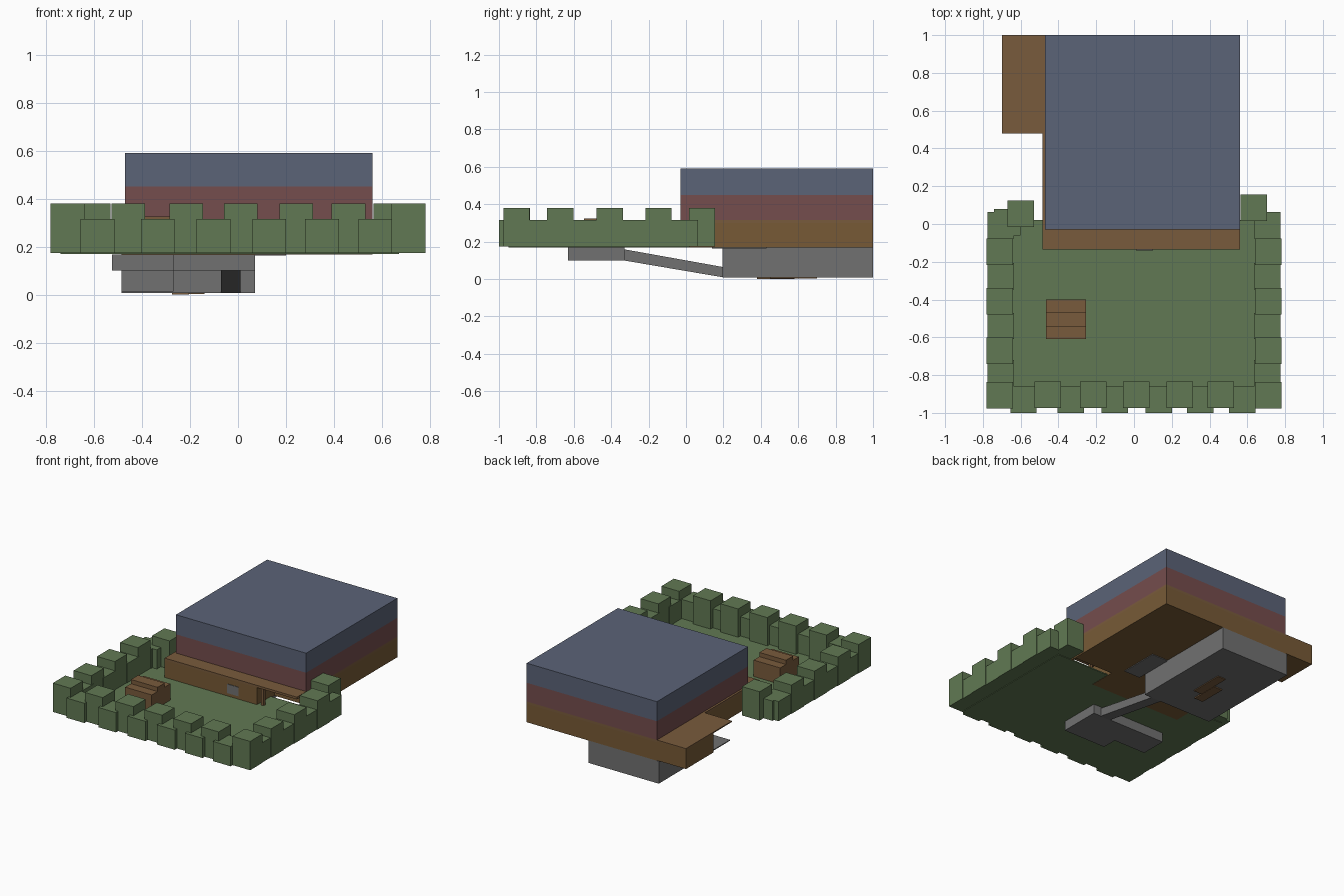
import bpy, bmesh

if "Cube" in bpy.data.objects:
    bpy.data.objects.remove(bpy.data.objects["Cube"])


def material(name, rgb):
    """Flat material from sRGB 0-255 values."""
    m = bpy.data.materials.new(name)
    lin = [((c / 255 + 0.055) / 1.055) ** 2.4 for c in rgb]
    m.diffuse_color = (*lin, 1)
    m.use_nodes = True
    m.node_tree.nodes["Principled BSDF"].inputs["Base Color"].default_value = m.diffuse_color
    return m


GREEN = material("hedge_green", (97, 121, 83))
BLUE = material("slate_blue", (91, 99, 119))
RED = material("brick_red", (117, 77, 77))
WALL = material("wall_brown", (119, 90, 54))
WOOD = material("plank_brown", (121, 91, 60))
GREY = material("concrete_grey", (113, 113, 113))


def make(name, mat, bm):
    bmesh.ops.recalc_face_normals(bm, faces=bm.faces)
    me = bpy.data.meshes.new(name)
    bm.to_mesh(me)
    bm.free()
    me.materials.append(mat)
    ob = bpy.data.objects.new(name, me)
    bpy.context.collection.objects.link(ob)
    return ob


def box(name, mat, x, y, z):
    """Axis-aligned box from (min, max) ranges."""
    bm = bmesh.new()
    bmesh.ops.create_cube(bm, size=1)
    for v in bm.verts:
        v.co = [r[0] if c < 0 else r[1] for c, r in zip(v.co, (x, y, z))]
    return make(name, mat, bm)


def prism(name, mat, profile, lo, hi, axis):
    """Extrude a 2D profile: axis 'x' takes (y, z) points, axis 'z' takes (x, y)."""
    bm = bmesh.new()
    put = (lambda a, b, t: (t, a, b)) if axis == 'x' else (lambda a, b, t: (a, b, t))
    rings = [[bm.verts.new(put(a, b, t)) for a, b in profile] for t in (lo, hi)]
    bm.faces.new(rings[0])
    bm.faces.new(rings[1])
    n = len(profile)
    for i in range(n):
        j = (i + 1) % n
        bm.faces.new((rings[0][i], rings[0][j], rings[1][j], rings[1][i]))
    return make(name, mat, bm)


# Yard lawn
box("lawn", GREEN, (-0.74, 0.67), (-0.95, 0.02), (0.170, 0.178))


# Hedge of alternating tall and low blocks
def hedge(cx, cy, tall):
    h = 0.07
    box("tall_hedge" if tall else "low_hedge", GREEN, (cx - h, cx + h),
        (cy - h, cy + h), (0.174, 0.38 if tall else 0.315))


for cx in (-0.457, -0.215, 0.012, 0.242, 0.46):
    hedge(cx, -0.905, True)
for cx in (-0.585, -0.335, -0.102, 0.13, 0.35, 0.572):
    hedge(cx, -0.93, False)
for side in (-1, 1):
    for cy in (-0.907, -0.672, -0.408, -0.147):
        hedge(side * 0.71, cy, True)
    for cy in (-0.79, -0.54, -0.277, -0.007):
        hedge(side * 0.706, cy, False)
hedge(-0.67, 0.01, False)
hedge(-0.60, 0.055, True)
hedge(0.635, 0.085, True)

# Stepped wooden crate
box("crate", WOOD, (-0.465, -0.255), (-0.61, -0.40), (0.175, 0.295))
box("crate_top_plank", WOOD, (-0.465, -0.255), (-0.545, -0.465), (0.295, 0.325))

# Ground floor with a recessed porch at the front right
prism("ground_floor", WALL,
      [(-0.485, -0.135), (0.245, -0.135), (0.245, 0.06), (0.56, 0.06),
       (0.56, 1.0), (-0.47, 1.0), (-0.47, 0.55), (-0.485, 0.55)],
      0.168, 0.30, 'z')
prism("ground_floor_roof", WOOD,
      [(-0.485, -0.135), (0.56, -0.135), (0.56, 1.0), (-0.47, 1.0),
       (-0.47, 0.55), (-0.485, 0.55)], 0.30, 0.316, 'z')
box("porch_post", WOOD, (0.27, 0.29), (-0.125, -0.105), (0.175, 0.30))
box("porch_side_wall", WALL, (0.545, 0.56), (-0.03, 0.06), (0.17, 0.30))
box("window", GREY, (0.01, 0.10), (-0.139, -0.134), (0.20, 0.265))

# Upper storeys
box("middle_storey", RED, (-0.47, 0.56), (-0.03, 1.0), (0.316, 0.45))
box("top_storey", BLUE, (-0.47, 0.56), (-0.03, 1.0), (0.45, 0.59))

# Side annex with an overhanging roof
box("annex", WALL, (-0.70, -0.47), (0.69, 1.0), (0.17, 0.308))
box("annex_roof", WOOD, (-0.70, -0.47), (0.48, 1.0), (0.308, 0.316))

# Basement with an open front left corner
prism("basement", GREY,
      [(-0.27, 0.195), (0.07, 0.195), (0.07, 1.0), (-0.485, 1.0),
       (-0.485, 0.39), (-0.27, 0.39)], 0.014, 0.168, 'z')
box("basement_floor", GREY, (-0.485, 0.07), (0.195, 1.0), (0.008, 0.014))
box("floor_hatch", WOOD, (-0.275, -0.205), (0.38, 0.58), (0.0, 0.008))
box("floor_hatch_step", WOOD, (-0.205, -0.14), (0.45, 0.70), (0.002, 0.008))
box("floor_slab", GREY, (0.07, 0.20), (0.14, 0.43), (0.163, 0.168))

# Tunnel: landing with side arm, and a ramp down to the basement
prism("tunnel_landing", GREY,
      [(-0.27, -0.63), (0.07, -0.63), (0.07, -0.33), (-0.525, -0.33),
       (-0.525, -0.52), (-0.27, -0.52)], 0.10, 0.168, 'z')
prism("tunnel_ramp", GREY,
      [(-0.335, 0.10), (0.195, 0.01), (0.195, 0.065), (-0.335, 0.16)],
      -0.07, 0.01, 'x')
